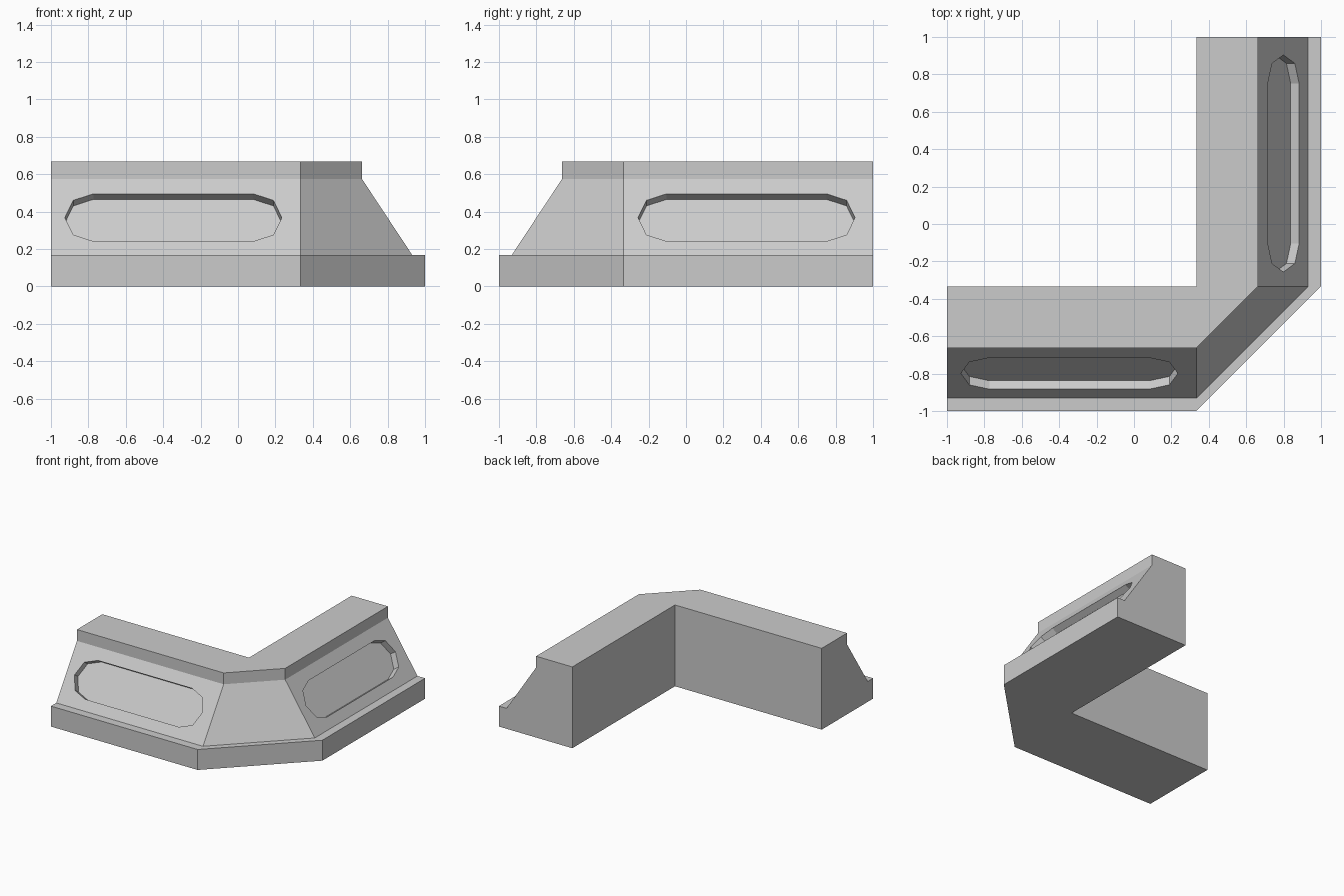
import bpy, bmesh
from mathutils import Vector

if "Cube" in bpy.data.objects:
    bpy.data.objects.remove(bpy.data.objects["Cube"])

C = 1 / 3  # the inner corner sits at (C, -C)

# Wall cross-section: (distance outward from the inner wall, height)
profile = [(0, 0), (0.667, 0), (0.667, 0.168), (0.598, 0.168),
           (0.329, 0.575), (0.329, 0.668), (0, 0.668)]

# Sweep stations: position on the inner wall, outward direction
stations = [((-1, -C), (0, -1)), ((C, -C), (0, -1)),
            ((C, -C), (1, 0)), ((C, 1), (1, 0))]


def finish(name, bm):
    bmesh.ops.recalc_face_normals(bm, faces=bm.faces[:])
    mesh = bpy.data.meshes.new(name)
    bm.to_mesh(mesh)
    bm.free()
    obj = bpy.data.objects.new(name, mesh)
    bpy.context.collection.objects.link(obj)
    return obj


def loft(name, rings):
    bm = bmesh.new()
    vs = [[bm.verts.new(p) for p in ring] for ring in rings]
    n = len(vs[0])
    for a, b in zip(vs, vs[1:]):
        for i in range(n):
            j = (i + 1) % n
            bm.faces.new((a[i], a[j], b[j], b[i]))
    bm.faces.new(vs[0])
    bm.faces.new(vs[-1][::-1])
    bmesh.ops.remove_doubles(bm, verts=bm.verts[:], dist=0.0005)
    return finish(name, bm)


# Corner barrier wall
wall = loft("corner_wall", [
    [(px + dx * d, py + dy * d, z) for d, z in profile]
    for (px, py), (dx, dy) in stations])

# Ten-sided recess outline: (offset along the arm, offset in height)
outline = [(0.58, 0), (0.535, 0.092), (0.427, 0.127), (-0.427, 0.127),
           (-0.535, 0.092), (-0.58, 0), (-0.535, -0.092), (-0.427, -0.127),
           (0.427, -0.127), (0.535, -0.092)]
(d0, z0), (d1, z1) = profile[3], profile[4]
lean = (d1 - d0) / (z1 - z0)
normal = Vector((z1 - z0, d0 - d1)).normalized()  # outward, up
MID_Z = 0.368


def recess_cutter(name, along, out, centre):
    along, out = Vector(along), Vector(out)
    origin = Vector((C, -C, 0)) + along * centre
    rings = []
    for depth in (0.04, -0.054):
        ring = []
        for u, v in outline:
            z = MID_Z + v
            d = d0 + (z - z0) * lean + normal.x * depth
            ring.append(origin + along * u + out * d
                        + Vector((0, 0, z + normal.y * depth)))
        rings.append(ring)
    return loft(name, rings)


# Long recessed panel on each sloping face
for name, along, out, centre in (
        ("front_recess", (1, 0, 0), (0, -1, 0), -0.679),
        ("right_recess", (0, 1, 0), (1, 0, 0), 0.657)):
    cutter = recess_cutter(name, along, out, centre)
    cutter.hide_render = True
    mod = wall.modifiers.new(name, 'BOOLEAN')
    mod.operation = 'DIFFERENCE'
    mod.solver = 'EXACT'
    mod.object = cutter
    bpy.context.view_layer.objects.active = wall
    bpy.ops.object.modifier_apply(modifier=name)
    bpy.data.objects.remove(cutter)
